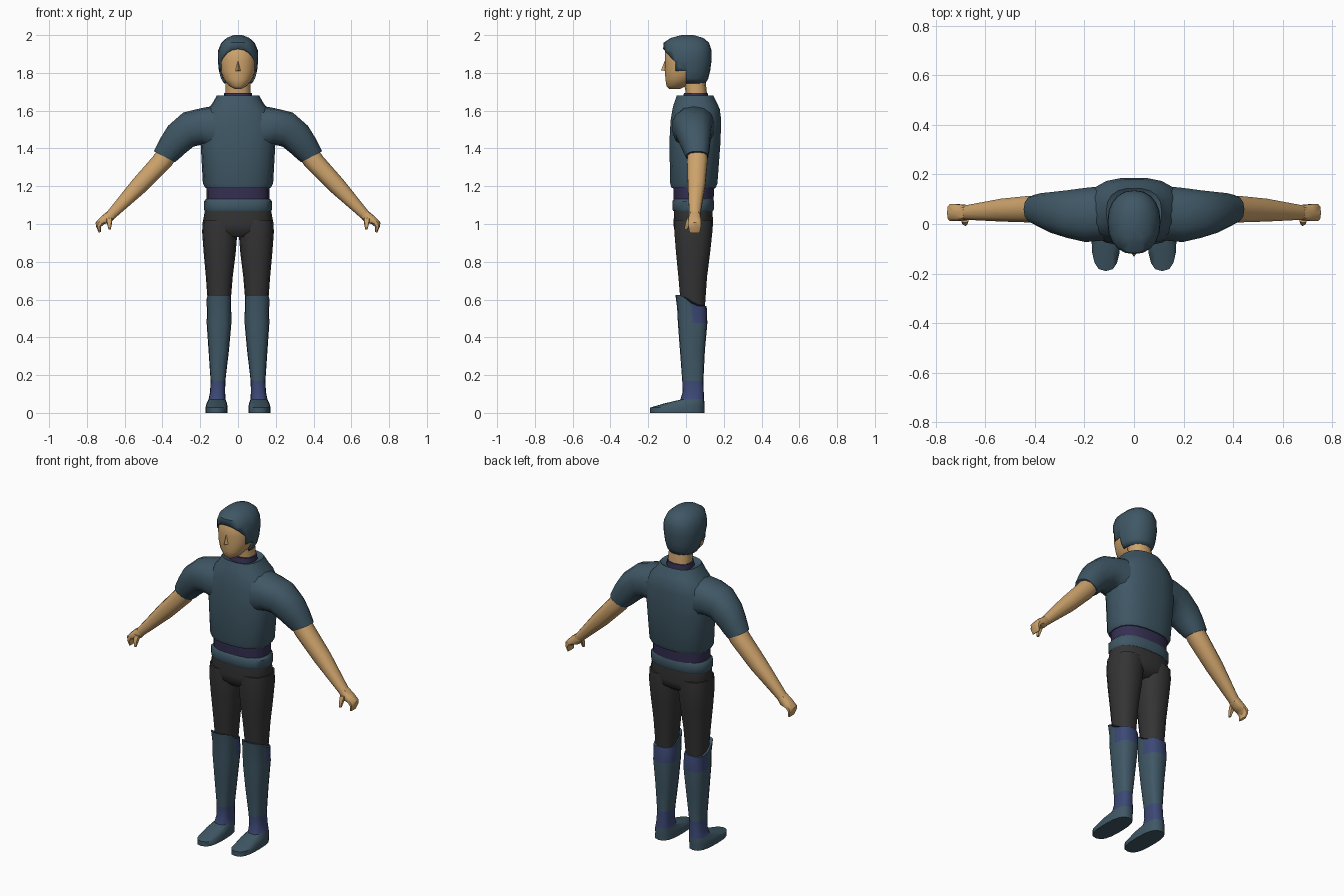
import bpy, bmesh, math
from mathutils import Vector


def material(name, r, g, b):
    m = bpy.data.materials.new(name)
    m.diffuse_color = (r, g, b, 1)
    return m


TEAL = material("slate teal", 0.050, 0.096, 0.130)
SKIN = material("tan skin", 0.62, 0.37, 0.15)
BLACK = material("charcoal", 0.034, 0.034, 0.034)
PURPLE = material("dark purple", 0.036, 0.029, 0.085)
BLUE = material("indigo blue", 0.046, 0.066, 0.180)


def level(z, xa, xb, y0, y1):
    """Horizontal ring."""
    return (xb, z, xa, z, y0, y1)


def centred(z, x, y0, y1):
    return level(z, -x, x, y0, y1)


def finish(name, bm, mats, rule=None, mirror=False, angle=42):
    bmesh.ops.recalc_face_normals(bm, faces=bm.faces)
    if rule:
        for f in bm.faces:
            f.material_index = rule(f.calc_center_median())
    me = bpy.data.meshes.new(name)
    bm.to_mesh(me)
    bm.free()
    ob = bpy.data.objects.new(name, me)
    bpy.context.collection.objects.link(ob)
    for m in mats:
        me.materials.append(m)
    bpy.ops.object.select_all(action='DESELECT')
    ob.select_set(True)
    bpy.context.view_layer.objects.active = ob
    bpy.ops.object.shade_smooth_by_angle(angle=math.radians(angle))
    if mirror:
        ob.modifiers.new("mirror", 'MIRROR').use_mirror_merge = False
    return ob


def loft_mesh(rings, sides=14, power=0.85, reshape=None):
    """Skin rings given as (xa, za, xb, zb, y0, y1) with rounded sections."""
    bm = bmesh.new()
    loops = []
    for i, (xa, za, xb, zb, y0, y1) in enumerate(rings):
        mid = Vector(((xa + xb) / 2, (y0 + y1) / 2, (za + zb) / 2))
        u = Vector(((xa - xb) / 2, 0, (za - zb) / 2))
        v = Vector((0, (y1 - y0) / 2, 0))
        loop = []
        for k in range(sides):
            t = 2 * math.pi * k / sides
            c, s = math.cos(t), math.sin(t)
            p = (mid + u * math.copysign(abs(c) ** power, c)
                 + v * math.copysign(abs(s) ** power, s))
            if reshape:
                reshape(i, p)
            loop.append(bm.verts.new(p))
        loops.append(loop)
    for a, b in zip(loops, loops[1:]):
        for k in range(sides):
            j = (k + 1) % sides
            bm.faces.new((a[k], a[j], b[j], b[k]))
    bm.faces.new(loops[0])
    bm.faces.new(loops[-1])
    return bm


def loft(name, rings, mat, mirror=False, **kw):
    return finish(name, loft_mesh(rings, **kw), [mat], mirror=mirror)


# Shirt body with a standing collar, and its sleeves
loft("shirt", [
    centred(1.19, 0.172, -0.078, 0.158), centred(1.215, 0.186, -0.085, 0.168),
    centred(1.43, 0.198, -0.09, 0.184), centred(1.55, 0.195, -0.083, 0.188),
    centred(1.61, 0.162, -0.073, 0.18), centred(1.635, 0.138, -0.066, 0.168),
    centred(1.68, 0.112, -0.05, 0.145), centred(1.665, 0.08, -0.025, 0.125)],
    TEAL, sides=18, power=0.8)
loft("sleeves", [
    (0.08, 1.635, 0.08, 1.36, -0.065, 0.16),
    (0.20, 1.612, 0.19, 1.42, -0.075, 0.148),
    (0.29, 1.59, 0.235, 1.41, -0.058, 0.138),
    (0.37, 1.52, 0.285, 1.37, -0.036, 0.13),
    (0.41, 1.455, 0.312, 1.345, -0.018, 0.126),
    (0.445, 1.385, 0.335, 1.327, 0.0, 0.118)], TEAL, mirror=True)

# Undershirt rim, waist sash, belt
loft("undershirt_rim", [centred(1.65, 0.078, -0.022, 0.122),
                        centred(1.694, 0.073, -0.012, 0.116)], PURPLE)
loft("sash", [centred(1.10, 0.165, -0.065, 0.145),
              centred(1.215, 0.167, -0.07, 0.153)], PURPLE, sides=18, power=0.8)
loft("belt", [centred(1.068, 0.176, -0.068, 0.143), centred(1.08, 0.181, -0.074, 0.15),
              centred(1.12, 0.181, -0.074, 0.15), centred(1.132, 0.17, -0.066, 0.146)],
     TEAL, sides=18, power=0.8)

# Trousers
loft("trouser_hips", [
    centred(1.09, 0.172, -0.062, 0.14), centred(1.0, 0.188, -0.068, 0.145),
    centred(0.96, 0.165, -0.062, 0.138), centred(0.93, 0.07, -0.035, 0.10)],
    BLACK, sides=18, power=0.8)
loft("trouser_legs", [
    level(1.02, 0.004, 0.186, -0.062, 0.14), level(0.96, 0.003, 0.19, -0.064, 0.142),
    level(0.85, 0.012, 0.182, -0.055, 0.13), level(0.72, 0.028, 0.17, -0.042, 0.113),
    level(0.54, 0.043, 0.157, -0.026, 0.10)], BLACK, mirror=True)

# Boots: the last ring rises at the front into a knee guard
boot_rings = [
    level(0.0, 0.055, 0.172, -0.19, 0.097), level(0.028, 0.055, 0.172, -0.19, 0.097),
    level(0.05, 0.058, 0.167, -0.115, 0.098), level(0.07, 0.066, 0.156, -0.03, 0.096),
    level(0.11, 0.068, 0.148, -0.018, 0.094), level(0.17, 0.067, 0.145, -0.02, 0.092),
    level(0.33, 0.048, 0.156, -0.032, 0.10), level(0.475, 0.035, 0.166, -0.043, 0.113),
    level(0.555, 0.036, 0.164, -0.047, 0.11), level(0.565, 0.037, 0.168, -0.056, 0.108)]


def knee_guard(i, p):
    if i == len(boot_rings) - 1:
        p.z += 0.06 * min(1, max(0, (0.045 - p.y) / 0.07))


def boot_colour(c):
    ankle = 0.07 < c.z < 0.17
    behind_knee = 0.475 < c.z < 0.57 and c.y > 0.035
    return 1 if ankle or behind_knee else 0


finish("boots", loft_mesh(boot_rings, sides=16, power=0.75, reshape=knee_guard),
       [TEAL, BLUE], boot_colour, mirror=True)

# Bare forearms, hands, curled fingers and thumbs
loft("forearms", [
    (0.405, 1.42, 0.315, 1.36, 0.008, 0.112), (0.452, 1.355, 0.355, 1.305, 0.004, 0.116),
    (0.56, 1.232, 0.485, 1.175, 0.008, 0.104), (0.695, 1.062, 0.655, 1.028, 0.016, 0.076)],
    SKIN, mirror=True, sides=10)
loft("hands", [
    (0.69, 1.068, 0.65, 1.034, 0.016, 0.076), (0.725, 1.04, 0.672, 1.008, 0.012, 0.08),
    (0.754, 1.008, 0.708, 1.0, 0.01, 0.082), (0.751, 0.985, 0.725, 0.985, 0.012, 0.08),
    (0.736, 0.953, 0.726, 0.958, 0.018, 0.074)], SKIN, mirror=True, sides=10, power=0.7)
loft("thumbs", [
    (0.70, 1.035, 0.664, 1.03, 0.005, 0.042), (0.695, 1.008, 0.668, 1.0, -0.006, 0.024),
    (0.686, 0.972, 0.674, 0.97, -0.008, 0.008)], SKIN, mirror=True, sides=8)

# Neck, head and nose
loft("neck", [centred(1.65, 0.07, -0.005, 0.112), centred(1.70, 0.066, -0.002, 0.11),
              centred(1.79, 0.066, -0.02, 0.10)], SKIN, sides=12)
loft("head", [
    centred(1.715, 0.018, -0.088, -0.03), centred(1.73, 0.045, -0.104, 0.0),
    centred(1.765, 0.076, -0.11, 0.05), centred(1.81, 0.093, -0.113, 0.085),
    centred(1.86, 0.099, -0.113, 0.11), centred(1.92, 0.097, -0.112, 0.115),
    centred(1.965, 0.06, -0.08, 0.09)], SKIN, sides=18, power=0.9)
bm = bmesh.new()
nose = [bm.verts.new(p) for p in ((0, -0.112, 1.865), (-0.016, -0.108, 1.81),
                                  (0.016, -0.108, 1.81), (0, -0.133, 1.813))]
for a, b, c in ((0, 1, 3), (0, 3, 2), (1, 2, 3), (0, 2, 1)):
    bm.faces.new((nose[a], nose[b], nose[c]))
finish("nose", bm, [SKIN])

# Hair cap, cut open around the face and sideburns
bm = loft_mesh([
    centred(1.745, 0.074, -0.06, 0.103), centred(1.77, 0.09, -0.10, 0.118),
    centred(1.81, 0.101, -0.115, 0.128), centred(1.87, 0.107, -0.12, 0.136),
    centred(1.92, 0.105, -0.122, 0.135), centred(1.96, 0.088, -0.118, 0.122),
    centred(1.985, 0.06, -0.08, 0.092), centred(2.0, 0.022, -0.025, 0.04)],
    sides=20, power=0.9)
slope = 1.1
for co, no in (((0, -0.055, 0), (0, 1, 0)), ((0, 0, 0), (0, 1, 0)),
               ((0, -0.115, 1.92), (0, slope, 1))):
    bmesh.ops.bisect_plane(bm, geom=bm.verts[:] + bm.edges[:] + bm.faces[:],
                           plane_co=co, plane_no=no)
face_gap = []
for f in bm.faces:
    c = f.calc_center_median()
    above_brow = c.z > 1.92 - slope * (c.y + 0.115)
    if (c.y < -0.055 and not above_brow) or (c.y < 0 and c.z < 1.81) \
            or (c.z < 1.7451):
        face_gap.append(f)
bmesh.ops.delete(bm, geom=face_gap, context='FACES')
hair = finish("hair", bm, [TEAL])
shell = hair.modifiers.new("thickness", 'SOLIDIFY')
shell.thickness = 0.01
shell.offset = -1
